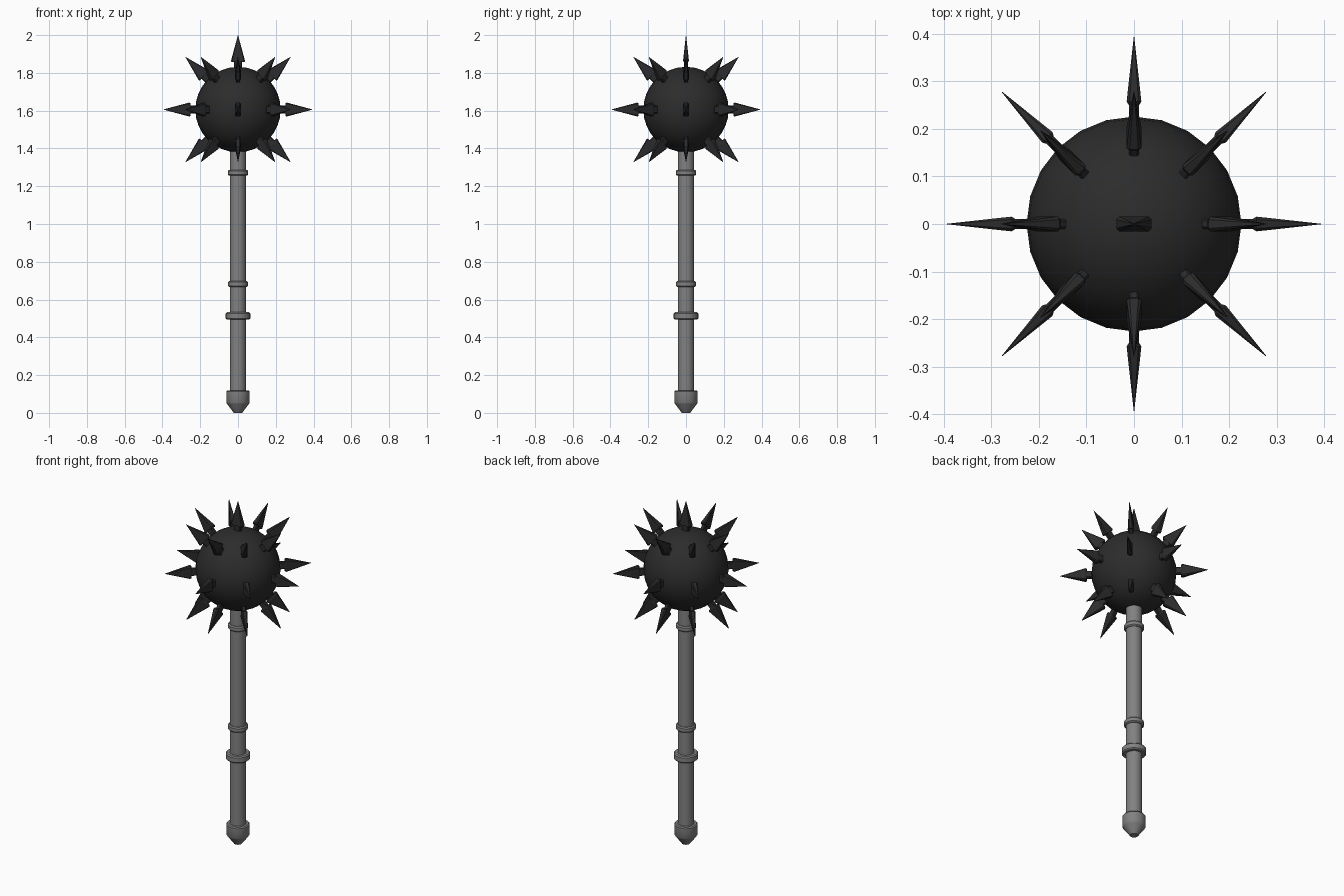
import bpy, bmesh
from math import sin, cos, pi, radians
from mathutils import Matrix

if "Cube" in bpy.data.objects:
    bpy.data.objects.remove(bpy.data.objects["Cube"])

CENTRE_Z, R = 1.606, 0.226


def material(name, v):
    m = bpy.data.materials.new(name)
    m.diffuse_color = (v, v, v, 1)
    m.use_nodes = True
    m.node_tree.nodes["Principled BSDF"].inputs["Base Color"].default_value = m.diffuse_color
    return m


dark = material("dark_iron", 0.025)
steel = material("grey_steel", 0.22)


def add_object(name, bm, mat, angle=35):
    bmesh.ops.recalc_face_normals(bm, faces=bm.faces)
    me = bpy.data.meshes.new(name)
    bm.to_mesh(me)
    bm.free()
    me.materials.append(mat)
    ob = bpy.data.objects.new(name, me)
    bpy.context.collection.objects.link(ob)
    bpy.ops.object.select_all(action='DESELECT')
    ob.select_set(True)
    bpy.context.view_layer.objects.active = ob
    bpy.ops.object.shade_smooth_by_angle(angle=radians(angle))
    return ob


def loft(bm, rings):
    """Skin a list of equal-length point rings and cap both ends."""
    loops = [[bm.verts.new(p) for p in ring] for ring in rings]
    n = len(loops[0])
    for a, b in zip(loops, loops[1:]):
        for i in range(n):
            j = (i + 1) % n
            bm.faces.new((a[i], a[j], b[j], b[i]))
    bm.faces.new(loops[0])
    bm.faces.new(loops[-1])


def turned(name, profile, mat, sides=24):
    bm = bmesh.new()
    loft(bm, [[(r * cos(2 * pi * i / sides), r * sin(2 * pi * i / sides), z)
               for i in range(sides)] for r, z in profile])
    return add_object(name, bm, mat)


def collar(name, r, z0, z1):
    c = 0.006
    turned(name, [(0.03, z0), (r - c, z0), (r, z0 + c), (r, z1 - c),
                  (r - c, z1), (0.03, z1)], steel)


# Shaft, pommel and collars
turned("shaft", [(0.043, 0.05), (0.043, 1.45)], steel)
turned("pommel", [(0.022, 0.0), (0.058, 0.048), (0.062, 0.055), (0.062, 0.112),
                  (0.057, 0.118), (0.03, 0.118)], steel)
collar("grip_guard", 0.065, 0.494, 0.533)
collar("lower_collar", 0.053, 0.667, 0.698)
collar("upper_collar", 0.053, 1.256, 1.287)

# Ball
bm = bmesh.new()
bmesh.ops.create_uvsphere(bm, u_segments=24, v_segments=16, radius=R,
                          matrix=Matrix.Translation((0, 0, CENTRE_Z)))
add_object("ball", bm, dark, 40)


# Flat arrow-headed spike with a chamfered rectangular section
def section(w, t, z):
    c = t * 0.4
    return [(w, -t + c, z), (w, t - c, z), (w - c, t, z), (-w + c, t, z),
            (-w, t - c, z), (-w, -t + c, z), (-w + c, -t, z), (w - c, -t, z)]


def spike(name, elevation, azimuth):
    bm = bmesh.new()
    loft(bm, [section(0.021, 0.011, 0.19), section(0.021, 0.011, 0.26)])
    loft(bm, [section(0.034, 0.012, 0.251), section(0.037, 0.0155, 0.258),
              section(0.0008, 0.0006, 0.393)])
    bm.transform(Matrix.Translation((0, 0, CENTRE_Z))
                 @ Matrix.Rotation(azimuth, 4, 'Z')
                 @ Matrix.Rotation(pi / 2 - elevation, 4, 'Y'))
    add_object(name, bm, dark, 30)


spike("spike_top", pi / 2, 0)
for label, elev in (("upper", pi / 4), ("middle", 0), ("lower", -pi / 4)):
    for k in range(8):
        spike(f"spike_{label}_{k + 1}", elev, k * pi / 4)
